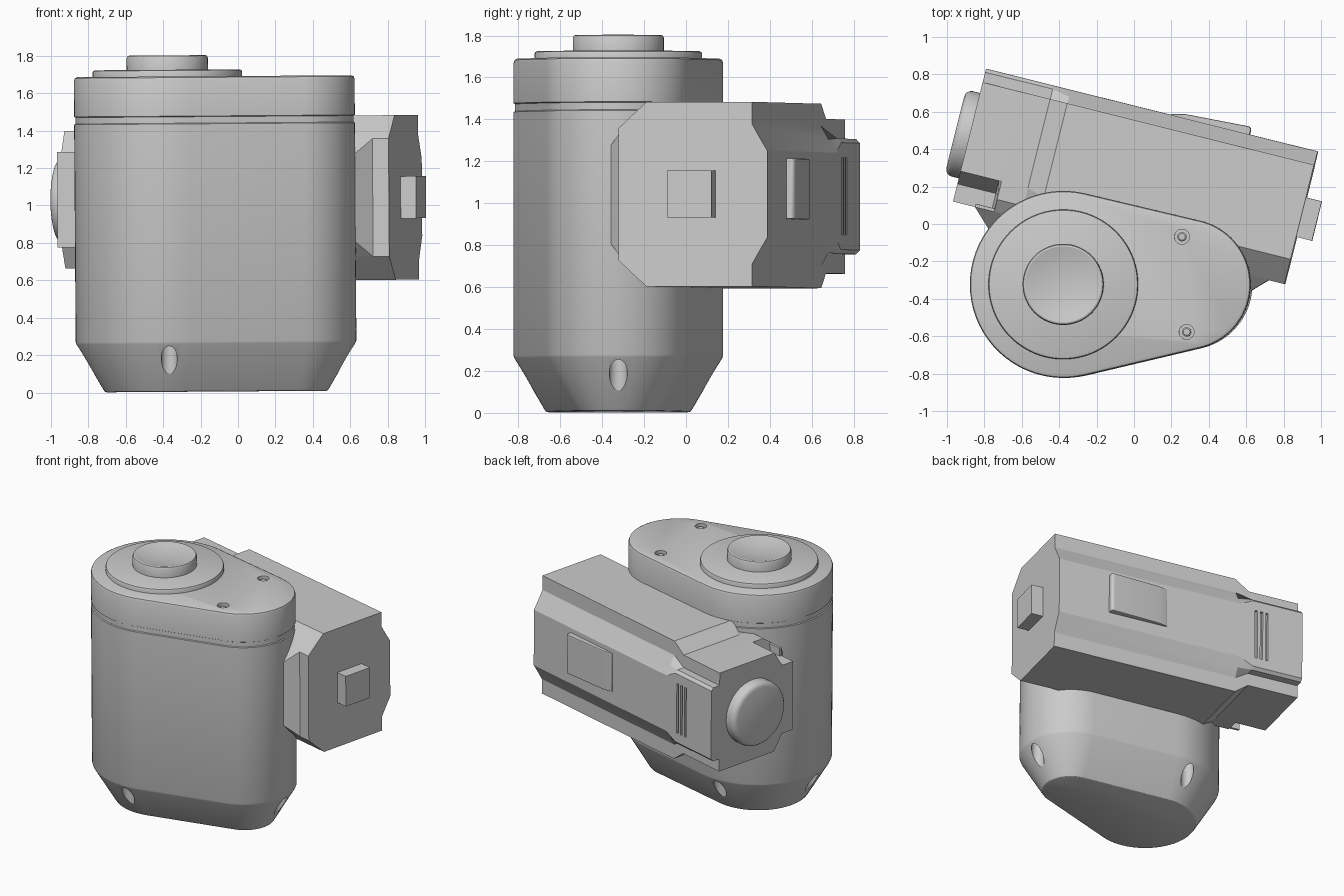
import bpy, bmesh
from math import sin, cos, pi, radians, asin
from mathutils import Matrix

cube = bpy.data.objects.get("Cube")
if cube:
    bpy.data.objects.remove(cube, do_unlink=True)

grey = bpy.data.materials.new("mid_grey")
grey.use_nodes = True
grey.diffuse_color = (0.6, 0.6, 0.6, 1)
grey.node_tree.nodes["Principled BSDF"].inputs["Base Color"].default_value = (0.6, 0.6, 0.6, 1)

# Frames: the whole model leans very slightly, the housing is also turned
LEAN = Matrix.Rotation(-0.007, 4, 'Y')
TURN = LEAN @ Matrix.Translation((0.008, 0, 0)) @ Matrix.Rotation(radians(-14), 4, 'Z')
MID = 1.037                                  # height of the housing axis
BIG, SMALL = (-0.366, -0.323, 0.5), (0.285, -0.323, 0.35)


def activate(ob):
    bpy.ops.object.select_all(action='DESELECT')
    ob.select_set(True)
    bpy.context.view_layer.objects.active = ob


def shade(ob, angle=30):
    activate(ob)
    bpy.ops.object.shade_smooth_by_angle(angle=radians(angle))


def loft(name, rings, frame, angle=30, recessed=()):
    """Skin equal-length rings of points, close both ends, sink the numbered faces."""
    bm = bmesh.new()
    loops = [[bm.verts.new(p) for p in ring] for ring in rings]
    n = len(loops[0])
    sides = []
    for a, b in zip(loops, loops[1:]):
        for i in range(n):
            j = (i + 1) % n
            sides.append(bm.faces.new((a[i], a[j], b[j], b[i])))
    bm.faces.new(loops[0])
    bm.faces.new(loops[-1])
    bmesh.ops.recalc_face_normals(bm, faces=bm.faces)
    if bm.calc_volume(signed=True) < 0:
        bmesh.ops.reverse_faces(bm, faces=bm.faces)
    bm.normal_update()
    if recessed:
        bmesh.ops.inset_individual(bm, faces=[sides[i] for i in recessed],
                                   thickness=0.001, depth=-0.02)
    mesh = bpy.data.meshes.new(name)
    bm.to_mesh(mesh)
    bm.free()
    mesh.transform(frame)
    mesh.materials.append(grey)
    ob = bpy.data.objects.new(name, mesh)
    bpy.context.collection.objects.link(ob)
    shade(ob, angle)
    return ob


def turned(name, profile, frame, n=64):
    """Solid of revolution about the frame's z from (radius, z) pairs."""
    rings = [[(r * cos(2 * pi * i / n), r * sin(2 * pi * i / n), z) for i in range(n)]
             for r, z in profile]
    return loft(name, rings, frame)


def cut(ob, cutters):
    """Subtract the cutters and discard them."""
    for c in cutters:
        m = ob.modifiers.new("cut", 'BOOLEAN')
        m.operation, m.solver, m.object = 'DIFFERENCE', 'EXACT', c
        activate(ob)
        bpy.ops.object.modifier_apply(modifier=m.name)
        bpy.data.objects.remove(c, do_unlink=True)
    shade(ob)


def soften(ob, width):
    m = ob.modifiers.new("soft_edges", 'BEVEL')
    m.width, m.segments, m.limit_method = width, 2, 'ANGLE'
    activate(ob)
    bpy.ops.object.modifier_apply(modifier=m.name)
    shade(ob)


def teardrop(inset, z, n=40):
    """Outline around the big and small circles, moved inwards by inset."""
    t = pi / 2 - asin((BIG[2] - SMALL[2]) / (SMALL[0] - BIG[0]))
    ring = []
    for (x, y, r), start, end in ((BIG, t, 2 * pi - t), (SMALL, -t, t)):
        for i in range(n + 1):
            a = start + (end - start) * i / n
            ring.append((x + (r - inset) * cos(a), y + (r - inset) * sin(a), z))
    return ring


# Main body with tapered foot and a fine groove below the lid
steps = [(0.163, 0.006), (0.154, 0.01), (0.147, 0.02), (0.005, 0.262), (0, 0.275), (0, 1.438),
         (0.007, 1.442), (0.007, 1.476), (0, 1.48), (0, 1.672), (0.005, 1.686), (0.018, 1.692)]
body = loft("body", [teardrop(d, z) for d, z in steps], LEAN)

# Screw holes: four drilled up into the foot, two in the lid
holes = []
for (x, y, r), angle in ((BIG, -90), (BIG, 180), (BIG, 90), (SMALL, 0)):
    a, d = radians(angle), r - 0.055
    at = Matrix.Translation((x + d * cos(a), y + d * sin(a), 0))
    holes.append(turned("foot_hole", [(0.043, -0.1), (0.043, 0.3)], LEAN @ at, 24))
for x, y in ((0.268, -0.068), (0.293, -0.577)):
    at = LEAN @ Matrix.Translation((x, y, 1.64))
    holes.append(turned("lid_hole", [(0.04, 0), (0.04, 0.1)], at, 24))
    turned("lid_screw", [(0.025, -0.02), (0.025, 0.035), (0.018, 0.04)], at, 24)
cut(body, holes)

# Disc and dished knob on the lid
pivot = LEAN @ Matrix.Translation((BIG[0], BIG[1], 0))
turned("lid_disc", [(0.4, 1.68), (0.4, 1.715), (0.396, 1.724), (0.386, 1.728)], pivot, 96)
dish = [(0.2 * k / 6, 1.777 + 0.027 * (k / 6) ** 2) for k in range(6, 0, -1)]
turned("lid_knob", [(0.217, 1.72), (0.217, 1.792), (0.212, 1.802), (0.204, 1.805)] + dish, pivot)


def section(u, lower):
    """Housing cross-section from its lower half (v, half height)."""
    return ([(u, v, MID - h) for v, h in lower] + [(u, v, MID + h) for v, h in reversed(lower)])


# Side housing, lower and notched towards its capped end, with three sunk slots
full = [(-0.117, 0.315), (-0.05, 0.377), (0.02, 0.44), (0.54, 0.44), (0.54, 0.333),
        (0.576, 0.27), (0.614, 0.207), (0.614, 0.185)]
slim = [(-0.117, 0.315), (-0.05, 0.365), (0.05, 0.368), (0.54, 0.368), (0.54, 0.275),
        (0.595, 0.275), (0.614, 0.255), (0.614, 0.185)]
notched = [(-0.117, 0.255), (-0.02, 0.255), (0.05, 0.368)] + slim[3:]
slot_edges = [u + side for u in (-0.7, -0.66, -0.62) for side in (-0.009, 0.009)]
stations = [(-0.967, notched), (-0.755, notched), (-0.74, slim)]
stations += [(u, slim) for u in slot_edges]
stations += [(-0.595, slim), (-0.5, full), (0.86, full)]
slots = [2 * len(full) * k + len(full) - 1 for k in (3, 5, 7)]
loft("housing", [section(u, half) for u, half in stations], TURN, 20, slots)

# Tapered neck joining housing and body
neck = []
for v, left, right, h in ((-0.1, -0.846, 0.771, 0.315), (-0.117, -0.846, 0.771, 0.315),
                          (-0.3, -0.66, 0.59, 0.13)):
    neck.append([(left, v, MID - h), (right, v, MID - h), (right, v, MID + h), (left, v, MID + h)])
loft("neck", neck, TURN)

# Round end cap
axis = TURN @ Matrix.Translation((-0.95, 0.245, MID - 0.005)) @ Matrix.Rotation(-pi / 2, 4, 'Y')
turned("end_cap", [(0.235, 0), (0.235, 0.06), (0.23, 0.078), (0.217, 0.091), (0.2, 0.096)], axis)

# Square button on the other end
button = [[(u, 0.143, 0.925), (u, 0.36, 0.925), (u, 0.36, 1.15), (u, 0.143, 1.15)]
          for u in (0.84, 0.945)]
loft("end_button", button, TURN)

# Wedge-shaped latch on the back
latch = [[(u, v, z) for u, v in ((0.05, 0.6), (0.05, 0.618), (0.12, 0.636), (0.47, 0.655),
                                 (0.485, 0.645), (0.485, 0.6))] for z in (0.92, 1.21)]
soften(loft("back_latch", latch, TURN), 0.006)
